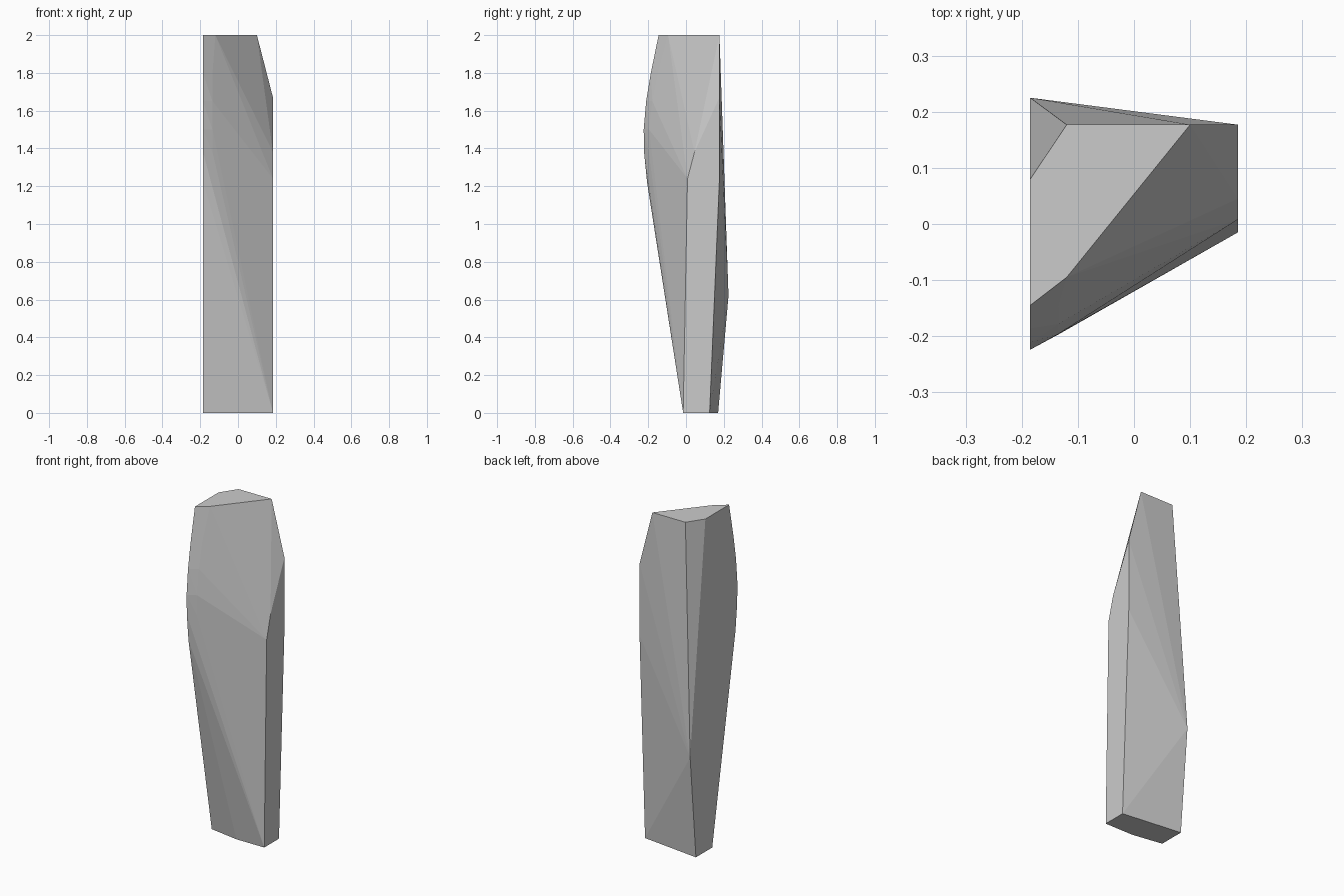
import bpy
import bmesh

if "Cube" in bpy.data.objects:
    bpy.data.objects.remove(bpy.data.objects["Cube"])

# Corner points of the faceted slab
RIGHT = 0.185
LEFT = -0.185
corners = [
    # flat base
    (LEFT, 0.015, 0), (0.0, -0.015, 0), (RIGHT, -0.015, 0),
    (RIGHT, 0.125, 0), (LEFT, 0.17, 0),
    # flat top
    (LEFT, 0.08, 2), (-0.12, 0.177, 2), (0.10, 0.177, 2),
    (-0.12, -0.095, 2), (LEFT, -0.145, 2),
    # narrow right side
    (RIGHT, 0.008, 1.24), (RIGHT, 0.045, 1.38),
    (RIGHT, 0.177, 1.67), (RIGHT, 0.177, 1.24),
    # back ridge
    (LEFT, 0.225, 0.62),
]

# Bulging front edge: (y at the left side, y just inside it, height)
front_curve = [(-0.186, -0.148, 1.80), (-0.211, -0.178, 1.65),
               (-0.224, -0.196, 1.50), (-0.222, -0.197, 1.38),
               (-0.206, -0.178, 1.22)]
for y_side, y_inner, z in front_curve:
    corners += [(LEFT, y_side, z), (-0.135, y_inner, z)]

# Wrap the corners in a convex shell
bm = bmesh.new()
for c in corners:
    bm.verts.new(c)
hull = bmesh.ops.convex_hull(bm, input=bm.verts[:])
loose = [v for v in bm.verts if not v.link_faces]
bmesh.ops.delete(bm, geom=loose, context='VERTS')
bmesh.ops.dissolve_limit(bm, angle_limit=0.005, verts=bm.verts[:], edges=bm.edges[:])
bmesh.ops.recalc_face_normals(bm, faces=bm.faces[:])

mesh = bpy.data.meshes.new("stone_slab")
bm.to_mesh(mesh)
bm.free()

# Plain grey stone
stone = bpy.data.materials.new("grey_stone")
stone.diffuse_color = (0.6, 0.6, 0.6, 1)
stone.use_nodes = True
stone.node_tree.nodes["Principled BSDF"].inputs["Base Color"].default_value = stone.diffuse_color
mesh.materials.append(stone)

slab = bpy.data.objects.new("stone_slab", mesh)
bpy.context.collection.objects.link(slab)
